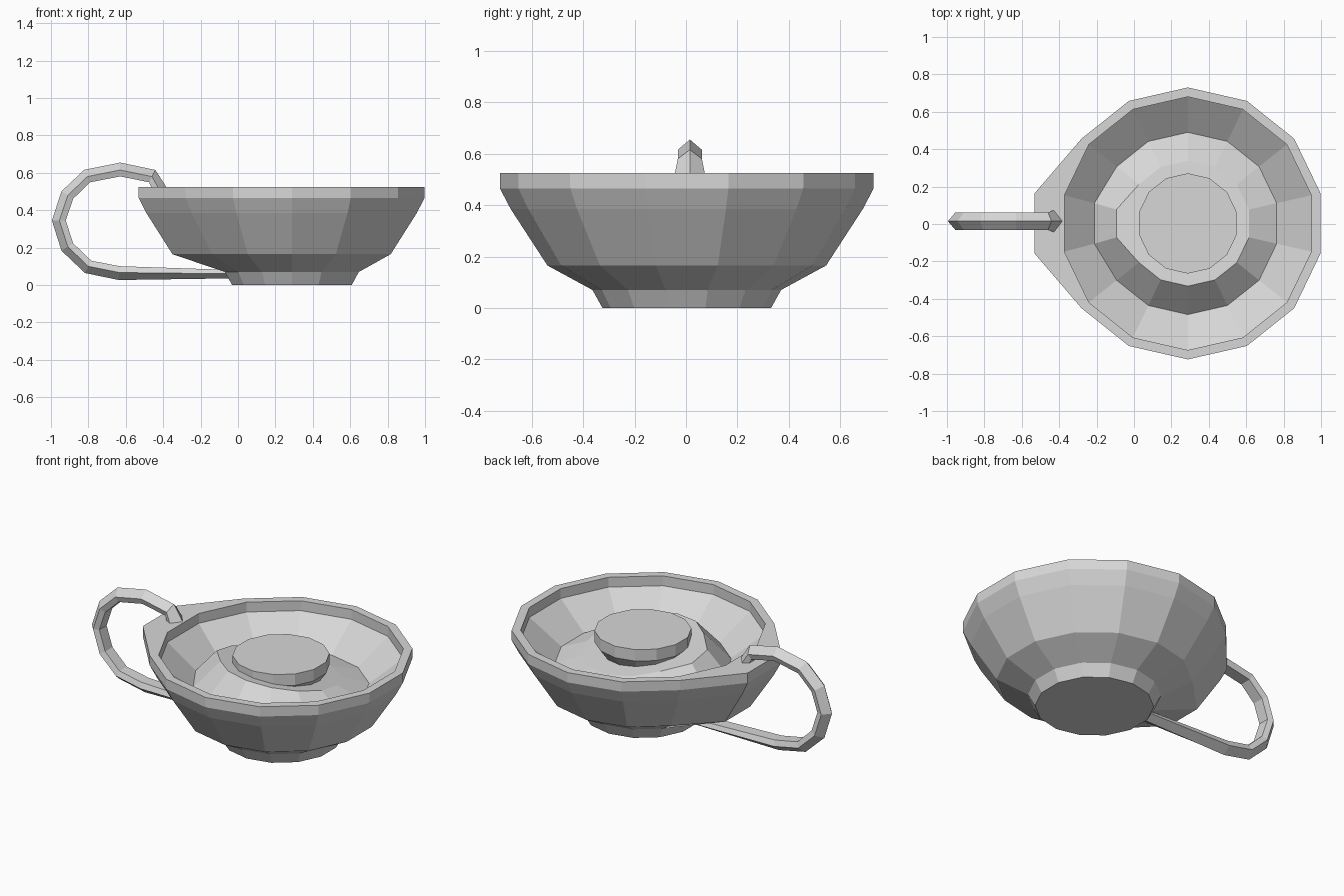
import bpy, bmesh, math
from mathutils import Vector

cube = bpy.data.objects.get("Cube")
if cube:
    bpy.data.objects.remove(cube, do_unlink=True)

GREY = (0.68, 0.68, 0.68, 1)
grey = bpy.data.materials.new("light_grey")
grey.use_nodes = True
grey.diffuse_color = GREY
grey.node_tree.nodes["Principled BSDF"].inputs["Base Color"].default_value = GREY

SIDES = 14
CENTRE_X = 0.288


def skin(name, rings):
    """Join rings of points into a closed, flat-shaded skin with end caps."""
    bm = bmesh.new()
    loops = [[bm.verts.new(p) for p in ring] for ring in rings]
    for a, b in zip(loops, loops[1:]):
        for i in range(len(a)):
            j = (i + 1) % len(a)
            bm.faces.new((a[i], a[j], b[j], b[i]))
    bm.faces.new(loops[0])
    bm.faces.new(loops[-1])
    bmesh.ops.recalc_face_normals(bm, faces=bm.faces)
    mesh = bpy.data.meshes.new(name)
    bm.to_mesh(mesh)
    bm.free()
    mesh.materials.append(grey)
    obj = bpy.data.objects.new(name, mesh)
    bpy.context.collection.objects.link(obj)


def ring(radius, z, pull=0.0, tilt=0.0):
    """Cup ring; pull stretches the handle side, tilt raises the front near it."""
    points = []
    for k in range(SIDES):
        a = math.pi / 2 + k * math.tau / SIDES
        x = CENTRE_X + radius * math.cos(a)
        if math.cos(a) < -0.95:
            x -= pull
        lean = tilt * math.sin(a + math.radians(25))
        points.append((x, 0.003 + radius * math.sin(a), z - lean))
    return points


# Cup: foot, outer wall, rim, inner wall, and the leaning raised floor
skin("cup_body", [
    ring(0.328, 0), ring(0.367, 0.07),
    ring(0.542, 0.165, 0.11), ring(0.685, 0.385, 0.11),
    ring(0.727, 0.465, 0.11), ring(0.727, 0.525, 0.11),
    ring(0.677, 0.525), ring(0.677, 0.465),
    ring(0.487, 0.32, 0.025), ring(0.335, 0.42, 0.055, 0.065),
])

# Centre disc with a tapered underside sunk into the floor
skin("centre_disc", [
    ring(0.21, 0.36), ring(0.268, 0.44), ring(0.268, 0.51),
])

# Handle: ridged outside, flat inside, swept along a loop, wider at the rim
path = [(-0.418, 0.505), (-0.46, 0.58), (-0.63, 0.615), (-0.805, 0.58),
        (-0.91, 0.48), (-0.955, 0.345), (-0.91, 0.205), (-0.8, 0.1),
        (-0.635, 0.067), (-0.02, 0.06)]
path = [Vector(p) for p in path]
sections = []
for i, p in enumerate(path):
    along = (path[min(i + 1, len(path) - 1)] - path[max(i - 1, 0)]).normalized()
    out = Vector((along.y, -along.x)) * (0.024 if i == len(path) - 1 else 0.04)
    half = 0.062 if i == 0 else 0.047
    a, b = p + out, p - out * 0.85
    sections.append([(a.x, 0.015, a.y),
                     (p.x, 0.015 + half, p.y), (b.x, 0.015 + half * 0.75, b.y),
                     (b.x, 0.015 - half * 0.75, b.y), (p.x, 0.015 - half, p.y)])
skin("handle", sections)
